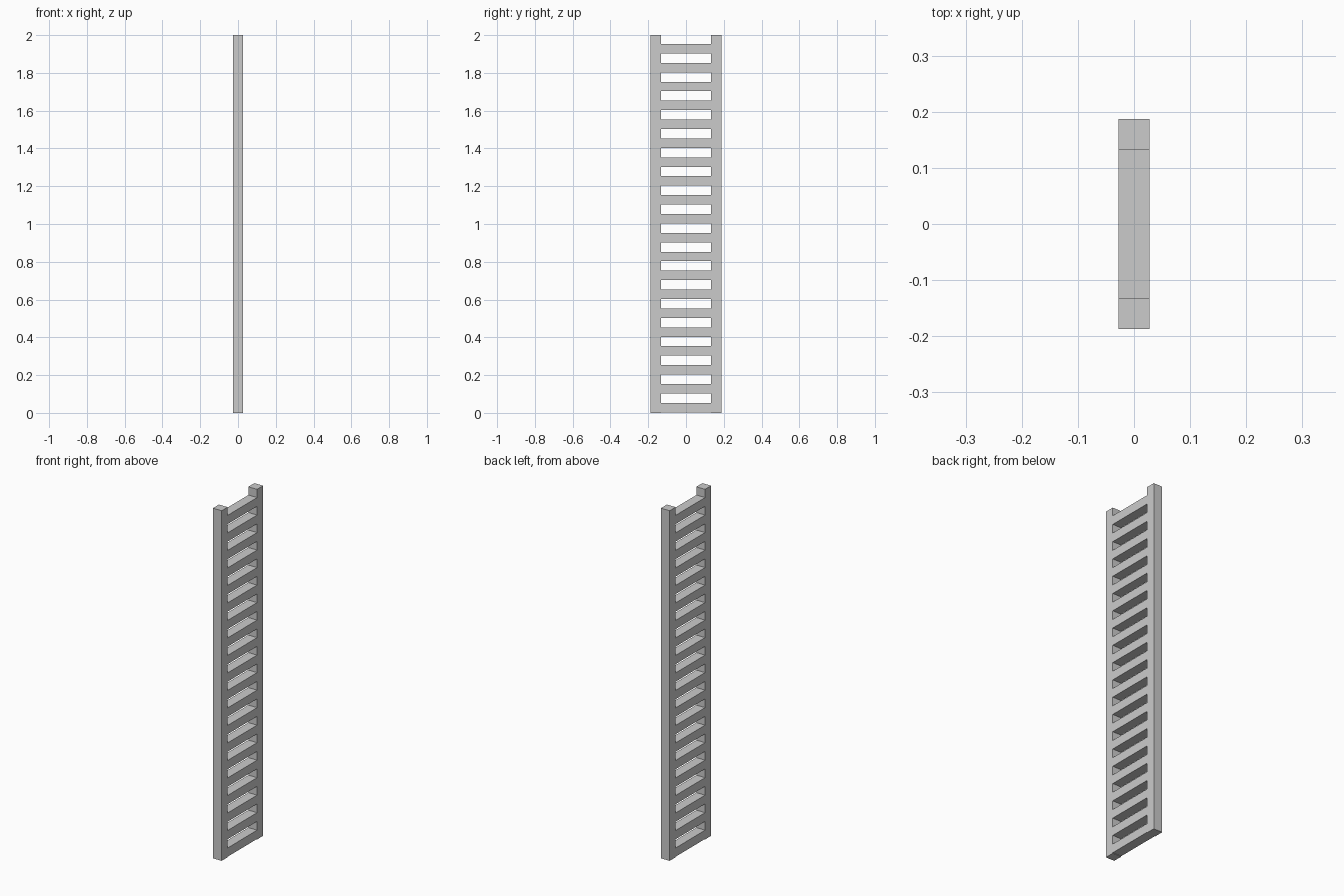
import bpy

if "Cube" in bpy.data.objects:
    bpy.data.objects.remove(bpy.data.objects["Cube"])

DEPTH = 0.055      # along x
OUTER, INNER = 0.187, 0.133
RUNGS, PITCH, RUNG_H, RUNG_Z = 20, 0.1, 0.05, 0.003


def box(name, y0, y1, z0, z1):
    bpy.ops.mesh.primitive_cube_add(size=1, location=(0, (y0 + y1) / 2, (z0 + z1) / 2))
    ob = bpy.context.object
    ob.name = name
    ob.scale = (DEPTH, y1 - y0, z1 - z0)
    bpy.ops.object.transform_apply(location=True, rotation=False, scale=True)
    return ob


# Side rails
box("left_rail", -OUTER, -INNER, 0, 2)
box("right_rail", INNER, OUTER, 0, 2)

# Evenly spaced rungs between the rails
rungs = box("rungs", -INNER, INNER, RUNG_Z, RUNG_Z + RUNG_H)
arr = rungs.modifiers.new("repeat", 'ARRAY')
arr.count = RUNGS
arr.use_relative_offset = False
arr.use_constant_offset = True
arr.constant_offset_displace = (0, 0, PITCH)
